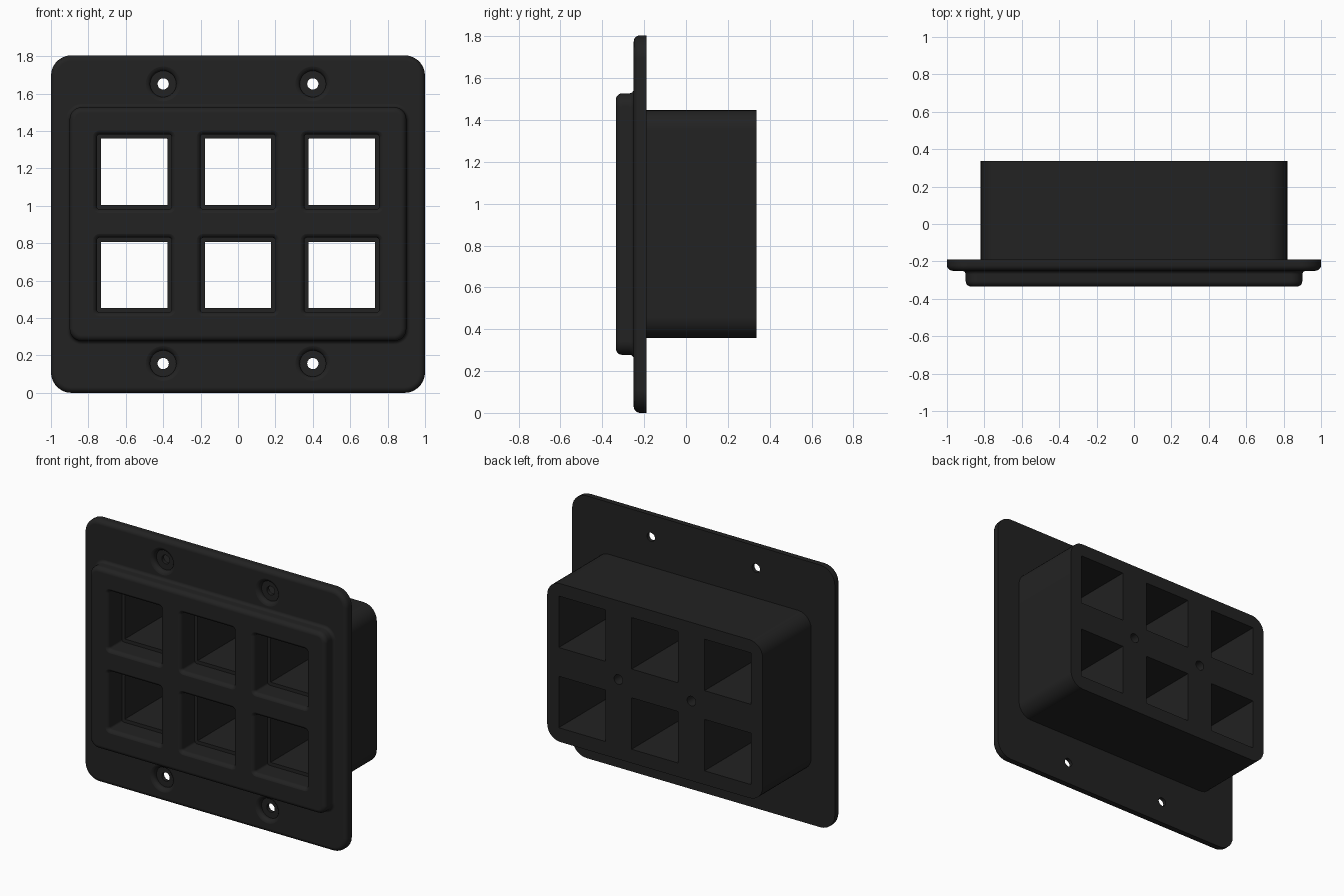
import bpy, bmesh, math

if "Cube" in bpy.data.objects:
    bpy.data.objects.remove(bpy.data.objects["Cube"])

CZ = 0.9025          # middle height of the panel
black = bpy.data.materials.new("matte_black")
black.diffuse_color = (0.016, 0.016, 0.016, 1)
black.use_nodes = True
black.node_tree.nodes["Principled BSDF"].inputs["Base Color"].default_value = black.diffuse_color


def rounded_rect(hx, hz, r, segs=7):
    """Outline points (x, z) of a rounded rectangle around the origin."""
    pts = []
    for i, (sx, sz) in enumerate([(1, 1), (-1, 1), (-1, -1), (1, -1)]):
        for k in range(segs + 1):
            a = math.pi / 2 * (i + k / segs)
            pts.append((sx * (hx - r) + r * math.cos(a), sz * (hz - r) + r * math.sin(a)))
    return pts


def circle(r, n=32):
    return [(r * math.cos(math.tau * k / n), r * math.sin(math.tau * k / n)) for k in range(n)]


def loft(bm, sections, cx=0, cz=CZ):
    """Closed solid through sections of (y, outline)."""
    rings = [[bm.verts.new((cx + x, y, cz + z)) for x, z in pts] for y, pts in sections]
    n = len(rings[0])
    for a, b in zip(rings, rings[1:]):
        for i in range(n):
            bm.faces.new((a[i], a[(i + 1) % n], b[(i + 1) % n], b[i]))
    bm.faces.new(rings[0])
    bm.faces.new(rings[-1][::-1])


def finish(name, bm):
    bmesh.ops.recalc_face_normals(bm, faces=bm.faces)
    me = bpy.data.meshes.new(name)
    bm.to_mesh(me)
    bm.free()
    ob = bpy.data.objects.new(name, me)
    bpy.context.collection.objects.link(ob)
    me.materials.append(black)
    return ob


def arc(n=5):
    return [(math.sin(math.pi / 2 * k / n), math.cos(math.pi / 2 * k / n)) for k in range(n + 1)]


# Faceplate: flange with rounded rim, concave fillet, raised panel with rounded rim
secs = [(-0.19, rounded_rect(1, CZ, 0.11))]
for s, c in arc():
    d = 0.03 * (1 - c)
    secs.append((-0.22 - 0.03 * s, rounded_rect(1 - d, CZ - d, 0.11 - d)))
for s, c in arc(4):
    d = 0.02 * (1 - s)
    secs.append((-0.25 - 0.02 * (1 - c), rounded_rect(0.9 + d, 0.625 + d, 0.065 + d)))
for s, c in arc():
    d = 0.03 * (1 - c)
    secs.append((-0.305 - 0.03 * s, rounded_rect(0.9 - d, 0.625 - d, 0.065 - d)))
bm = bmesh.new()
loft(bm, secs)
faceplate = finish("faceplate", bm)

# Rear housing block
bm = bmesh.new()
block = rounded_rect(0.82, 0.545, 0.1)
loft(bm, [(-0.19, block), (0.338, block)])
housing = finish("rear_housing", bm)

# Cutters: six stepped windows
bm = bmesh.new()
for cx in (-0.555, 0, 0.555):
    for cz in (0.63, 1.182):
        secs = [(-0.36, rounded_rect(0.229, 0.229, 0.045, 4))]
        for s, c in arc():
            h = 0.2 + 0.028 * (1 - s)
            secs.append((-0.336 + 0.028 * (1 - c), rounded_rect(h, h, h - 0.185, 4)))
        secs.append((-0.185, rounded_rect(0.2, 0.2, 0.015, 4)))
        through = rounded_rect(0.177, 0.177, 0.001, 4)
        secs += [(-0.185, through), (0.4, through)]
        loft(bm, secs, cx, cz)
# Four flared screw recesses with through holes
for cx in (-0.4, 0.4):
    for cz in (0.157, 1.652):
        secs = [(-0.27, circle(0.103))]
        for s, c in arc():
            secs.append((-0.251 + 0.025 * (1 - c), circle(0.07 + 0.032 * (1 - s))))
        secs += [(-0.215, circle(0.07)), (-0.215, circle(0.03)), (-0.15, circle(0.03))]
        loft(bm, secs, cx, cz)
# Two blind holes in the back of the housing
for cx in (-0.278, 0.278):
    loft(bm, [(0.1, circle(0.033, 24)), (0.4, circle(0.033, 24))], cx, 0.906)
cutter = finish("opening_cutter", bm)
cutter.hide_render = True

# Cut the openings and shade
for ob in (faceplate, housing):
    mod = ob.modifiers.new("openings", 'BOOLEAN')
    mod.operation = 'DIFFERENCE'
    mod.solver = 'EXACT'
    mod.object = cutter
    bpy.ops.object.select_all(action='DESELECT')
    ob.select_set(True)
    bpy.context.view_layer.objects.active = ob
    bpy.ops.object.modifier_apply(modifier=mod.name)
    bpy.ops.object.shade_smooth_by_angle(angle=math.radians(30))
    ob.modifiers.new("flat_face_normals", 'WEIGHTED_NORMAL').keep_sharp = True
bpy.data.objects.remove(cutter)
